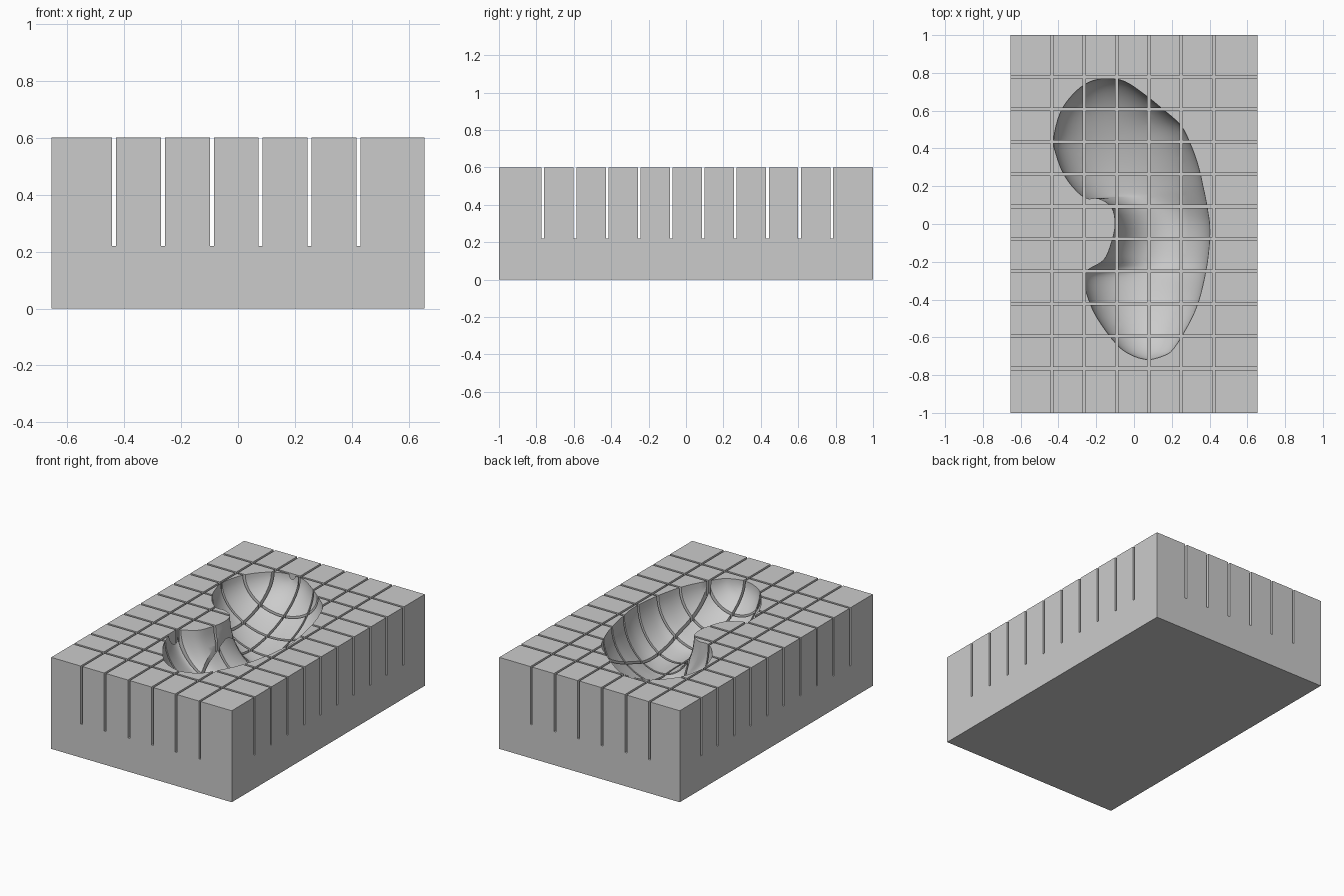
import bpy, bmesh, math
from mathutils import Vector

if "Cube" in bpy.data.objects:
    bpy.data.objects.remove(bpy.data.objects["Cube"], do_unlink=True)

WIDTH, LENGTH, HEIGHT = 1.31, 2.0, 0.6
SLOT_FLOOR, SLOT_WIDTH, PITCH = 0.22, 0.014, 0.1715

grey = bpy.data.materials.new("matte grey")
grey.use_nodes = True
grey.diffuse_color = (0.6, 0.6, 0.6, 1)
grey.node_tree.nodes["Principled BSDF"].inputs["Base Color"].default_value = grey.diffuse_color


def make_object(name, bm):
    bmesh.ops.recalc_face_normals(bm, faces=bm.faces)
    mesh = bpy.data.meshes.new(name)
    bm.to_mesh(mesh)
    bm.free()
    mesh.materials.append(grey)
    obj = bpy.data.objects.new(name, mesh)
    bpy.context.collection.objects.link(obj)
    return obj


def add_box(bm, low, high):
    verts = bmesh.ops.create_cube(bm, size=1)["verts"]
    for v in verts:
        v.co = Vector([l + (c + 0.5) * (h - l) for c, l, h in zip(v.co, low, high)])


def slot_cutter(name, axis, first, count):
    """Row of thin upright slabs spaced along one axis."""
    bm = bmesh.new()
    for i in range(count):
        low, high = [-2, -2, SLOT_FLOOR], [2, 2, 1]
        centre = first + i * PITCH
        low[axis], high[axis] = centre - SLOT_WIDTH / 2, centre + SLOT_WIDTH / 2
        add_box(bm, low, high)
    return make_object(name, bm)


def spline(points, steps):
    """Smooth curve through the points."""
    p = [points[0]] + points + [points[-1]]
    out = []
    for a, b, c, d in zip(p, p[1:], p[2:], p[3:]):
        for k in range(steps):
            t = k / steps
            out.append(b + 0.5 * t * (c - a + t * (2 * a - 5 * b + 4 * c - d
                                                   + t * (3 * (b - c) + d - a))))
    return out + [points[-1]]


# Kidney outline as pairs: notched side, rounded side
ribs = [
    (-.15, .775, -.15, .775), (-.24, .75, -.05, .755), (-.32, .69, .05, .69),
    (-.39, .59, .15, .61), (-.425, .45, .25, .52), (-.41, .36, .3, .42),
    (-.37, .26, .33, .34), (-.31, .18, .35, .27), (-.25, .135, .365, .2),
    (-.19, .135, .38, .13), (-.12, .09, .39, .07), (-.1, 0, .4, 0),
    (-.12, -.1, .4, -.09), (-.16, -.19, .39, -.19), (-.24, -.24, .38, -.25),
    (-.27, -.28, .37, -.3), (-.25, -.37, .345, -.4), (-.2, -.49, .3, -.51),
    (-.09, -.64, .21, -.66), (0, -.7, .15, -.7), (.08, -.72, .08, -.72),
]


def kidney_cutter(depth=0.31, sides=48):
    bm = bmesh.new()
    rings = []
    for rib in spline([Vector(r) for r in ribs], 4):
        inner, outer = Vector((rib[0], rib[1], HEIGHT)), Vector((rib[2], rib[3], HEIGHT))
        mid, half = (inner + outer) / 2, (outer - inner) / 2
        drop = depth * math.sqrt(max(0, 1 - ((mid.y - 0.0275) / 0.7475) ** 2))
        ring = []
        for k in range(sides):
            a = math.tau * k / sides
            ring.append(bm.verts.new(mid + half * math.cos(a) + Vector((0, 0, drop * math.sin(a)))))
        rings.append(ring)
    for r, s in zip(rings, rings[1:]):
        for k in range(sides):
            n = (k + 1) % sides
            bm.faces.new((r[k], r[n], s[n], s[k]))
    bmesh.ops.remove_doubles(bm, verts=bm.verts, dist=0.0005)
    return make_object("kidney_cutter", bm)


# Solid block
bm = bmesh.new()
add_box(bm, (-WIDTH / 2, -LENGTH / 2, 0), (WIDTH / 2, LENGTH / 2, HEIGHT))
block = make_object("slicing_mould_block", bm)
bpy.ops.object.select_all(action="DESELECT")
bpy.context.view_layer.objects.active = block
block.select_set(True)

# Carve the hollow, then both rows of blade slots
for cutter in (kidney_cutter(),
               slot_cutter("lengthwise_slots", 0, -0.435, 6),
               slot_cutter("crosswise_slots", 1, -0.765, 10)):
    cutter.hide_render = True
    mod = block.modifiers.new(cutter.name, "BOOLEAN")
    mod.operation, mod.solver, mod.object = "DIFFERENCE", "EXACT", cutter
    bpy.ops.object.modifier_apply(modifier=mod.name)
    bpy.data.objects.remove(cutter, do_unlink=True)

bpy.ops.object.shade_smooth_by_angle(angle=math.radians(30))
